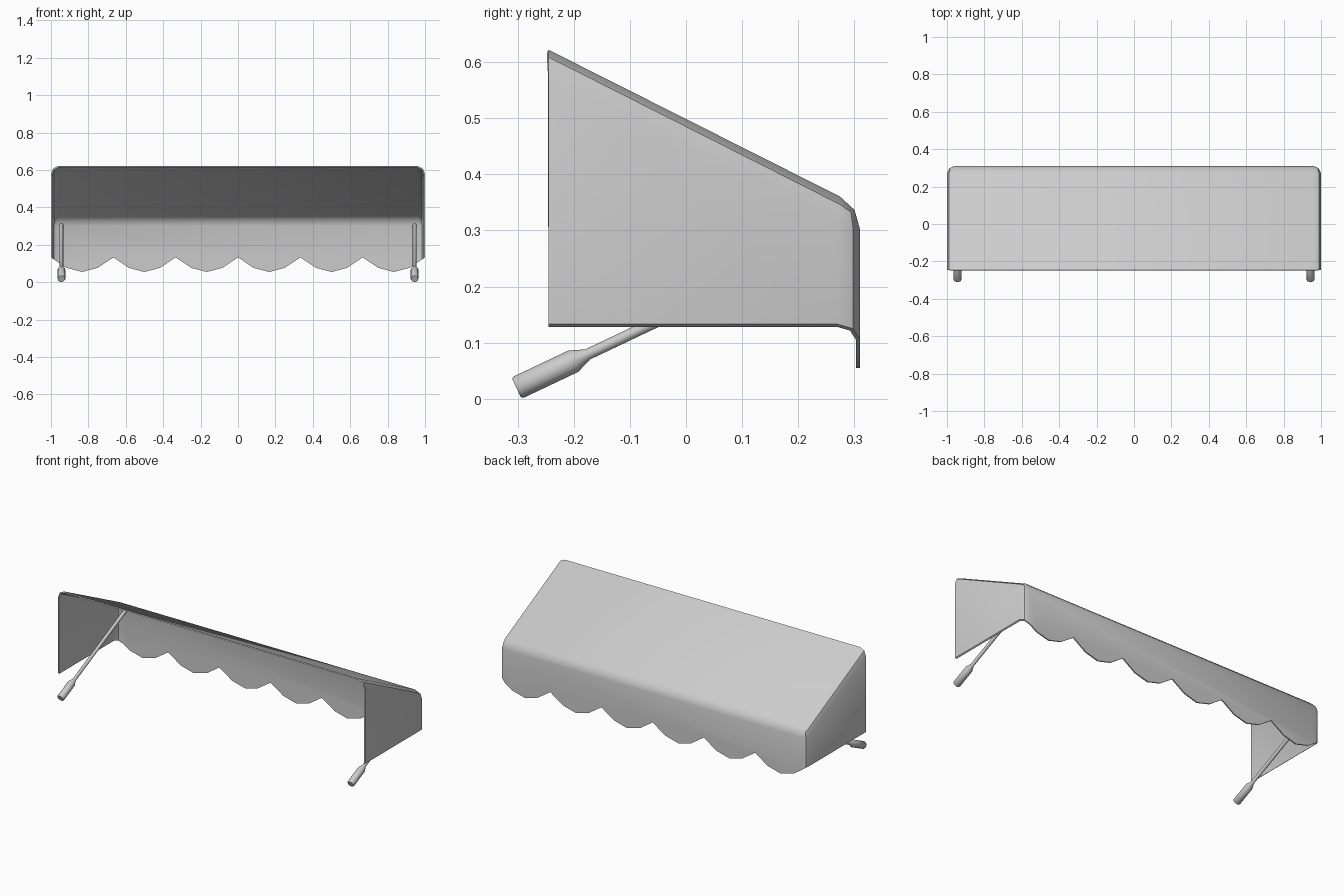
import bpy, bmesh, math
from mathutils import Vector

if "Cube" in bpy.data.objects:
    bpy.data.objects.remove(bpy.data.objects["Cube"])

BACK, FRONT = -0.245, 0.31


def mesh_object(name, bm):
    bmesh.ops.recalc_face_normals(bm, faces=bm.faces)
    return link(name, bm)


def link(name, bm):
    me = bpy.data.meshes.new(name)
    bm.to_mesh(me)
    bm.free()
    ob = bpy.data.objects.new(name, me)
    bpy.context.collection.objects.link(ob)
    return ob


def select(ob):
    bpy.ops.object.select_all(action='DESELECT')
    ob.select_set(True)
    bpy.context.view_layer.objects.active = ob


def prism(points, axis):
    # extrude a 2D outline along axis (a vector), returning a closed bmesh
    bm = bmesh.new()
    face = bm.faces.new([bm.verts.new(p) for p in points])
    out = bmesh.ops.extrude_face_region(bm, geom=[face], use_keep_orig=True)
    moved = [g for g in out['geom'] if isinstance(g, bmesh.types.BMVert)]
    bmesh.ops.translate(bm, verts=moved, vec=axis)
    bmesh.ops.recalc_face_normals(bm, faces=bm.faces)
    return bm


# awning cover: bevelled wedge, open at the wall side and the bottom
side = [(BACK, -0.1), (FRONT, -0.1), (FRONT, 0.3425), (BACK, 0.622)]
bm = prism([(-1, y, z) for y, z in side], Vector((2, 0, 0)))
bm.normal_update()


def is_open(f):
    return f.normal.y < -0.9 or f.normal.z < -0.9


edges = [e for e in bm.edges if not any(is_open(f) for f in e.link_faces)]
bmesh.ops.bevel(bm, geom=edges, offset=0.04, segments=2, profile=0.5,
                affect='EDGES', clamp_overlap=True)
bm.normal_update()
bmesh.ops.delete(bm, geom=[f for f in bm.faces if is_open(f)], context='FACES')
cover = link("awning_cover", bm)

# scallop cutter: six scallops along the lower edge
step = 1 / 3
outline = [(-1.1, -0.3), (-1.1, 0.133), (-1, 0.133)]
for i in range(6):
    x0 = -1 + i * step
    outline += [(x0 + step * t, z) for t, z in
                ((0.25, 0.077), (0.5, 0.055), (0.75, 0.077), (1, 0.133))]
outline += [(1.1, 0.133), (1.1, -0.3)]
cutter = link("scallop_cutter",
              prism([(x, -0.5, z) for x, z in outline], Vector((0, 1, 0))))
cutter.hide_render = True

# fabric thickness, then cut the scallops
solid = cover.modifiers.new("thickness", 'SOLIDIFY')
solid.thickness = 0.007
solid.offset = -1
solid.use_even_offset = True
cut = cover.modifiers.new("scallops", 'BOOLEAN')
cut.operation = 'DIFFERENCE'
cut.solver = 'EXACT'
cut.object = cutter
select(cover)
bpy.ops.object.convert(target='MESH')
bpy.data.objects.remove(cutter)
bpy.ops.object.shade_smooth_by_angle(angle=math.radians(40))


# support arms: turned rod with a thicker socket at the wall end
def support_arm(name, x, sides=12):
    start, end = Vector((x, -0.302, 0.019)), Vector((x, 0.301, 0.305))
    d = (end - start).normalized()
    u = Vector((1, 0, 0))
    v = d.cross(u)
    length = (end - start).length
    profile = [(0, 0.018), (0.004, 0.021), (0.112, 0.021),
               (0.14, 0.01), (length, 0.01)]
    bm = bmesh.new()
    rings = []
    for dist, r in profile:
        rings.append([bm.verts.new(start + d * dist
                      + (u * math.cos(a) + v * math.sin(a)) * r)
                      for a in (2 * math.pi * k / sides for k in range(sides))])
    for a, b in zip(rings, rings[1:]):
        for k in range(sides):
            j = (k + 1) % sides
            bm.faces.new((a[k], a[j], b[j], b[k]))
    bm.faces.new(rings[0])
    bm.faces.new(rings[-1])
    ob = mesh_object(name, bm)
    select(ob)
    bpy.ops.object.shade_smooth_by_angle(angle=math.radians(40))


support_arm("left_support_arm", -0.944)
support_arm("right_support_arm", 0.944)
